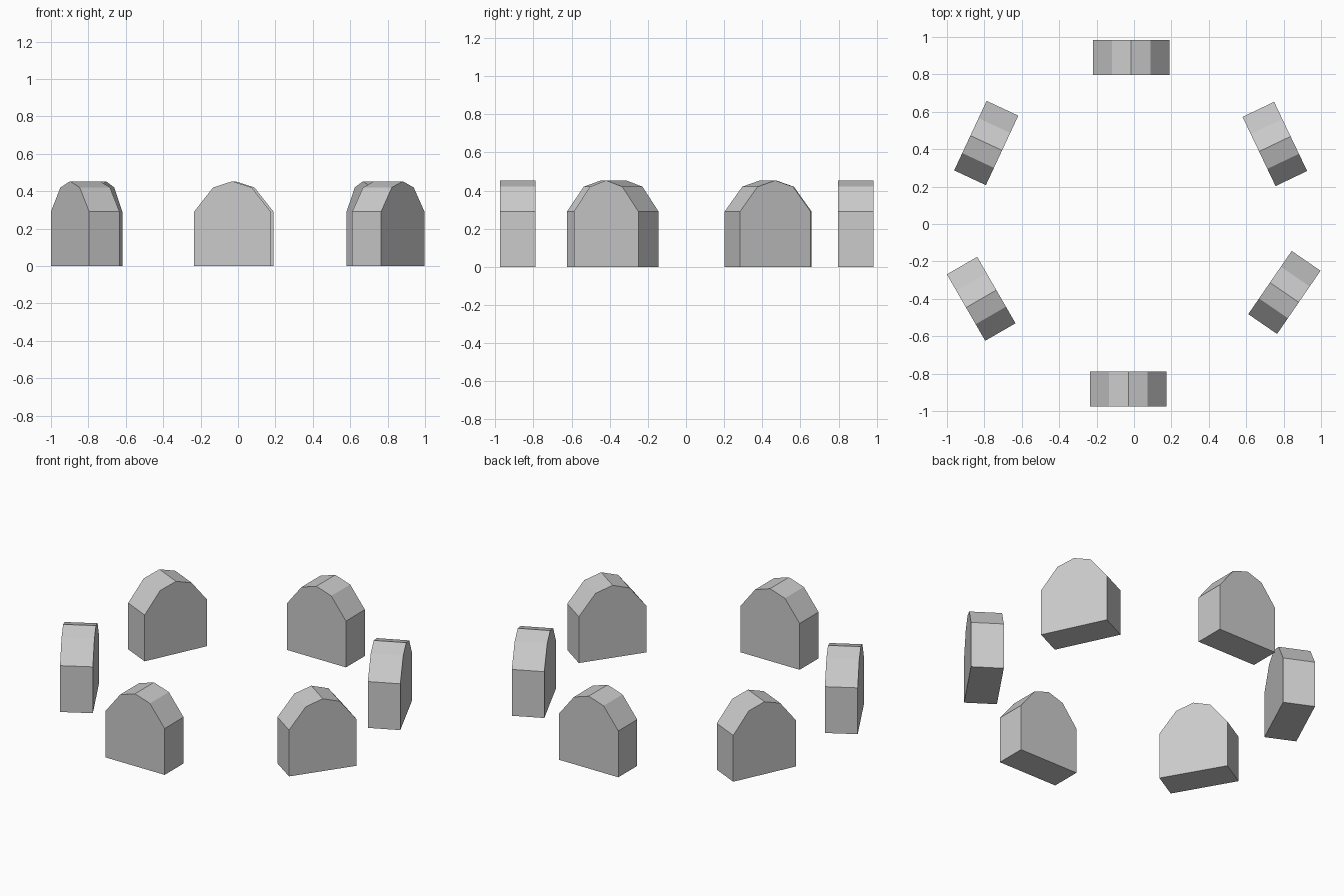
import bpy
import bmesh
from math import radians

cube = bpy.data.objects.get("Cube")
if cube:
    bpy.data.objects.remove(cube, do_unlink=True)

# Plain stone colour
stone = bpy.data.materials.new("light grey stone")
stone.use_nodes = True
colour = (0.6, 0.6, 0.6, 1)
stone.diffuse_color = colour
stone.node_tree.nodes["Principled BSDF"].inputs["Base Color"].default_value = colour

# Slab outline: straight sides, faceted peaked top
DEPTH = 0.187
half = [(0.205, 0), (0.205, 0.29), (0.103, 0.42)]
outline = half + [(0, 0.453)] + [(-x, z) for x, z in reversed(half)]


def slab_mesh():
    bm = bmesh.new()
    front = bm.faces.new([bm.verts.new((x, -DEPTH / 2, z)) for x, z in outline])
    ext = bmesh.ops.extrude_face_region(bm, geom=[front], use_keep_orig=True)
    moved = [v for v in ext["geom"] if isinstance(v, bmesh.types.BMVert)]
    bmesh.ops.translate(bm, verts=moved, vec=(0, DEPTH, 0))
    bmesh.ops.recalc_face_normals(bm, faces=bm.faces)
    mesh = bpy.data.meshes.new("stone_slab")
    bm.to_mesh(mesh)
    bm.free()
    mesh.materials.append(stone)
    return mesh


# Ring of standing stones: name, x, y, turn in degrees
ring = [
    ("front_stone", -0.03, -0.882, 0),
    ("back_stone", -0.015, 0.89, 0),
    ("back_left_stone", 0.753, 0.428, -64.5),
    ("back_right_stone", -0.79, 0.433, 65),
    ("front_right_stone", -0.817, -0.4, -60),
    ("front_left_stone", 0.804, -0.366, 55.5),
]
slab = slab_mesh()
for name, x, y, turn in ring:
    obj = bpy.data.objects.new(name, slab)
    obj.location = (x, y, 0)
    obj.rotation_euler.z = radians(turn)
    bpy.context.collection.objects.link(obj)
